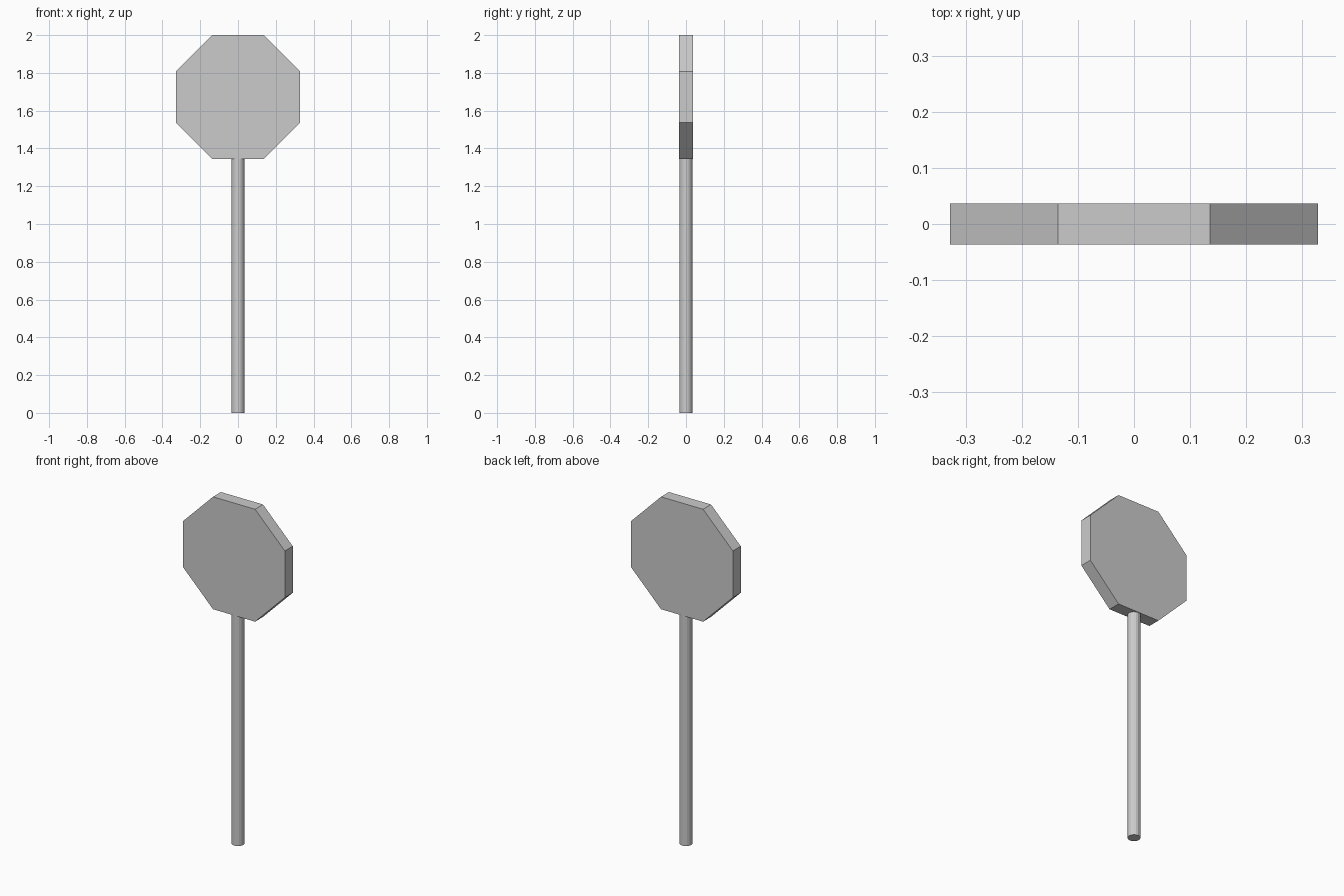
import bpy
from math import pi, cos

if "Cube" in bpy.data.objects:
    bpy.data.objects.remove(bpy.data.objects["Cube"])

APOTHEM = 0.328          # centre to flat side of the panel
BOTTOM = 2.0 - 2 * APOTHEM


def prism(name, sides, radius, depth, location, rotation=(0, 0, 0)):
    bpy.ops.mesh.primitive_cylinder_add(
        vertices=sides, radius=radius, depth=depth,
        location=location, rotation=rotation)
    obj = bpy.context.object
    obj.name = name
    return obj


# Round post standing on the ground, ending at the panel's lower edge
prism("post", 16, 0.034, BOTTOM, (0, 0, BOTTOM / 2))

# Octagonal panel, facing the front, with a flat side down
panel = prism("sign_panel", 8, APOTHEM / cos(pi / 8), 0.073, (0, 0, 0),
              (0, 0, pi / 8))
bpy.ops.object.transform_apply(rotation=True)
panel.rotation_euler = (pi / 2, 0, 0)
panel.location = (0, 0, 2.0 - APOTHEM)
